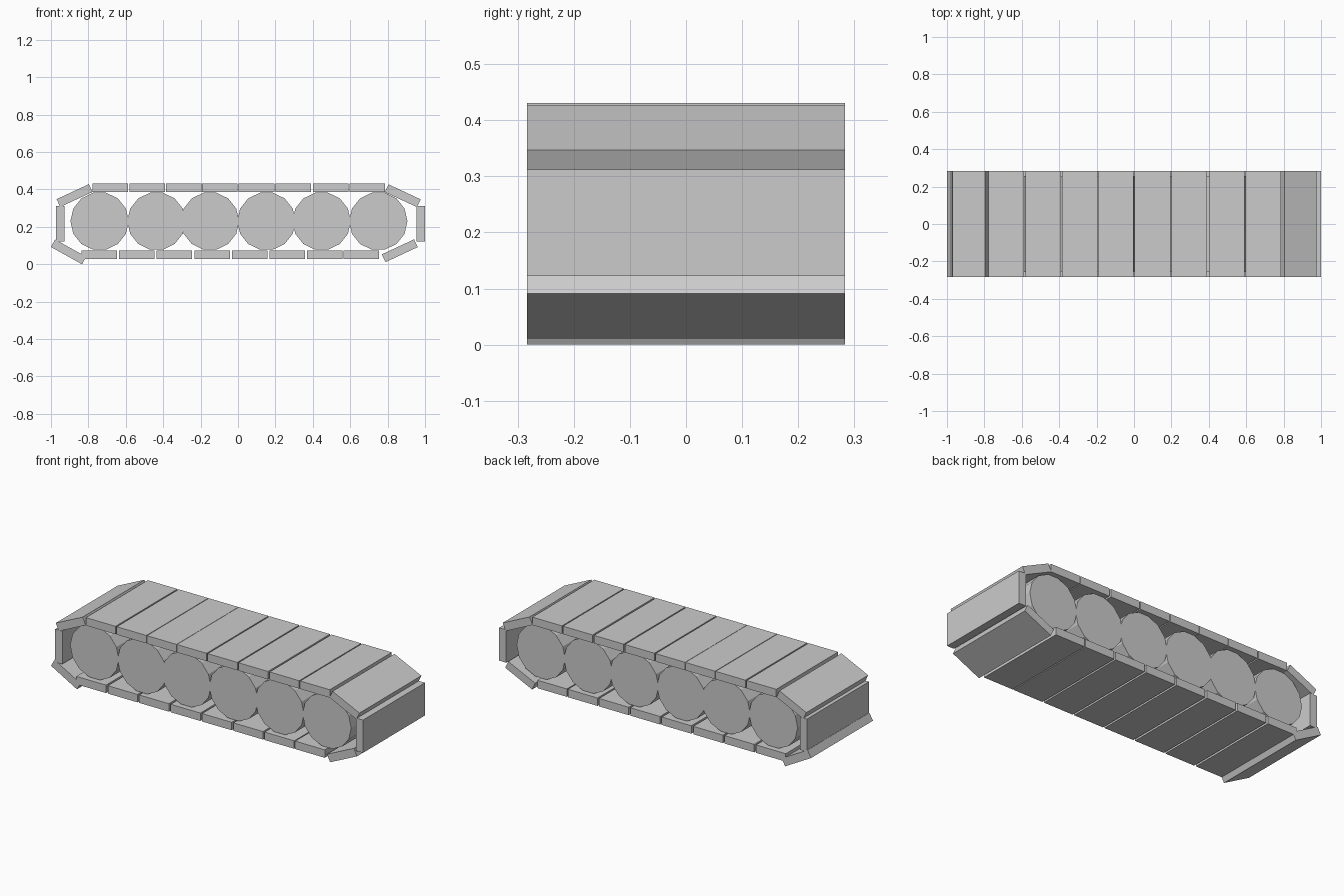
import bpy
import math

cube = bpy.data.objects.get("Cube")
if cube:
    bpy.data.objects.remove(cube, do_unlink=True)

grey = bpy.data.materials.new("plain grey")
grey.use_nodes = True
colour = (0.6, 0.6, 0.6, 1)
grey.diffuse_color = colour
grey.node_tree.nodes["Principled BSDF"].inputs["Base Color"].default_value = colour

LENGTH, WIDTH, THICK = 0.19, 0.567, 0.046
WHEEL_RADIUS, WHEEL_WIDTH, WHEEL_SIDES = 0.156, 0.515, 14


def track_plate(name, x, z, tilt=0):
    """Flat link of the track, tilted in degrees about the y axis."""
    bpy.ops.mesh.primitive_cube_add(size=1, location=(x, 0, z),
                                    rotation=(0, math.radians(tilt), 0))
    plate = bpy.context.object
    plate.name = name
    plate.scale = (LENGTH, WIDTH, THICK)
    plate.data.materials.append(grey)


def road_wheel(name, x):
    """Low-poly roller with its axle along y and a corner at each side."""
    bpy.ops.mesh.primitive_cylinder_add(vertices=WHEEL_SIDES, radius=WHEEL_RADIUS,
                                        depth=WHEEL_WIDTH, location=(x, 0, 0.23),
                                        rotation=(math.pi / 2, math.pi / 2, 0))
    wheel = bpy.context.object
    wheel.name = name
    wheel.data.materials.append(grey)


# Upper and lower runs of the track
for i, x in enumerate((-0.682, -0.484, -0.29, -0.098, 0.099, 0.296, 0.496, 0.692)):
    track_plate(f"upper_plate_{i + 1}", x, 0.408)
for i, x in enumerate((-0.743, -0.541, -0.34, -0.138, 0.063, 0.264, 0.464, 0.66)):
    track_plate(f"lower_plate_{i + 1}", x, 0.051)

# Sloped and upright plates closing both ends
track_plate("right_upper_slope", -0.874, 0.367, -25)
track_plate("right_end_plate", -0.951, 0.216, 90)
track_plate("right_lower_slope", -0.906, 0.066, 29)
track_plate("left_upper_slope", 0.881, 0.366, 25)
track_plate("left_end_plate", 0.977, 0.217, 90)
track_plate("left_lower_slope", 0.865, 0.072, -25)

# Row of wheels inside the track
for i, x in enumerate((-0.74, -0.436, -0.15, 0.152, 0.447, 0.75)):
    road_wheel(f"wheel_{i + 1}", x)
